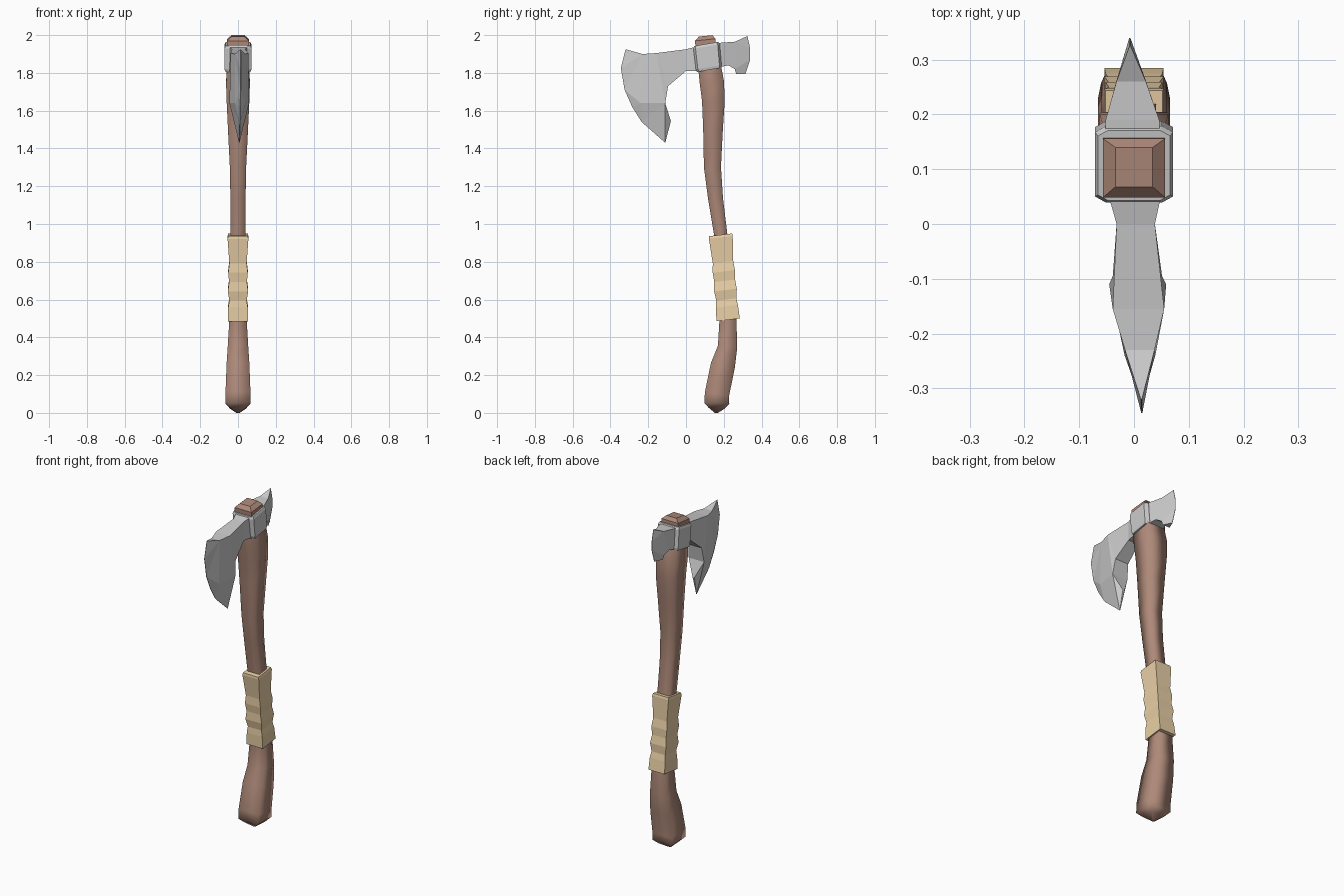
import bpy, bmesh
from mathutils import Vector


def material(name, rgb):
    m = bpy.data.materials.new(name)
    m.diffuse_color = (*rgb, 1)
    return m


def finish(name, bm, mat=None, smooth=False):
    bmesh.ops.remove_doubles(bm, verts=bm.verts, dist=0.0005)
    bmesh.ops.recalc_face_normals(bm, faces=bm.faces)
    me = bpy.data.meshes.new(name)
    bm.to_mesh(me)
    bm.free()
    ob = bpy.data.objects.new(name, me)
    bpy.context.collection.objects.link(ob)
    if mat:
        me.materials.append(mat)
    for p in me.polygons:
        p.use_smooth = smooth
    return ob


def loft(name, rings, outline, mat=None, smooth=False, slope=None):
    """Skin rings (z, y, half depth, half width), each tilted square to the path."""
    bm = bmesh.new()
    loops = []
    for i, (z, y, hy, hx) in enumerate(rings):
        a, b = rings[max(i - 1, 0)], rings[min(i + 1, len(rings) - 1)]
        s = slope if slope is not None else -(b[1] - a[1]) / (b[0] - a[0])
        loops.append([bm.verts.new((u * hx, y + v * hy, z + s * v * hy)) for u, v in outline])
    n = len(outline)
    for a, b in zip(loops, loops[1:]):
        for i in range(n):
            bm.faces.new((a[i], a[(i + 1) % n], b[(i + 1) % n], b[i]))
    bm.faces.new(loops[0][::-1])
    bm.faces.new(loops[-1])
    return finish(name, bm, mat, smooth)


def blade(name, pts, faces):
    """Mirror a side panel of (y, z, half thickness) and close its rim."""
    bm = bmesh.new()
    sides = []
    for s in (1, -1):
        # the head is set very slightly askew on the haft
        sides.append([bm.verts.new((s * max(h, 0.001) + (0.1 - y) * 0.032, y, z)) for y, z, h in pts])
    edges = {(f[i], f[(i + 1) % len(f)]) for f in faces for i in range(len(f))}
    for f in faces:
        bm.faces.new([sides[0][i] for i in f])
        bm.faces.new([sides[1][i] for i in reversed(f)])
    for a, b in edges:
        if (b, a) not in edges:
            bm.faces.new((sides[0][b], sides[0][a], sides[1][a], sides[1][b]))
    return finish(name, bm)


wood = material("wood", (0.42, 0.25, 0.19))
leather = material("leather", (0.82, 0.63, 0.38))
SQUARE = [(-1, -1), (1, -1), (1, 1), (-1, 1)]
CHAMFERED = [(-.72, -1), (.72, -1), (1, -.84), (1, .84), (.72, 1), (-.72, 1), (-1, .84), (-1, -.84)]

# Curved four-sided haft, smooth shaded
loft("handle", [
    (0, .16, .008, .008), (.025, .162, .042, .042), (.05, .163, .066, .066),
    (.10, .164, .064, .066), (.25, .195, .063, .060), (.35, .220, .051, .054),
    (.49, .222, .045, .046), (.72, .205, .040, .042), (.95, .183, .035, .040),
    (1.13, .157, .039, .040), (1.30, .140, .045, .043), (1.50, .143, .052, .053),
    (1.65, .145, .060, .060), (1.75, .137, .064, .063), (1.83, .125, .060, .058),
    (1.95, .105, .050, .050)], SQUARE, wood, True)

# Haft end showing above the eye
loft("handle_top", [(1.94, .104, .054, .057), (1.975, .102, .054, .057),
                    (1.996, .104, .036, .034)], SQUARE, wood, slope=.1)

# Leather grip with uneven bands
bands = [(0, .062, .054), (.16, .058, .052), (.24, .053, .046), (.35, .060, .054),
         (.46, .055, .047), (.57, .059, .052), (.68, .054, .046), (.97, .063, .055),
         (1, .061, .052)]
loft("grip_wrap", [(.4925 + .45 * t, .223 - .04 * t, hy, hx) for t, hy, hx in bands],
     SQUARE, leather, slope=.12)

# Chamfered steel eye around the haft
loft("head_socket", [(1.816, .122, .064, .068), (1.83, .120, .068, .071),
                     (1.94, .109, .070, .071), (1.953, .107, .064, .066)], CHAMFERED, slope=.17)

# Large bearded front blade
blade("front_blade", [
    (.06, 1.94, .05), (.07, 1.81, .05), (0, 1.925, .035), (0, 1.81, .035),
    (-.155, 1.905, .047), (-.095, 1.73, .045), (-.11, 1.64, .052), (-.23, 1.90, .027),
    (-.24, 1.64, .028), (-.08, 1.545, .006), (-.32, 1.925, 0), (-.345, 1.825, 0),
    (-.325, 1.71, 0), (-.285, 1.62, 0), (-.235, 1.54, 0), (-.11, 1.43, 0)],
    [(0, 2, 3, 1), (2, 4, 5, 3), (4, 6, 5), (4, 7, 8, 6), (7, 10, 11), (7, 11, 12),
     (7, 12, 8), (8, 12, 13), (8, 13, 14), (8, 14, 6), (6, 14, 15), (6, 15, 9)])

# Small flared rear blade
blade("rear_blade", [
    (.15, 1.955, .05), (.15, 1.83, .05), (.19, 1.96, .049), (.185, 1.832, .049),
    (.26, 1.965, .027), (.225, 1.84, .038), (.258, 1.82, .028), (.265, 1.795, .024),
    (.325, 1.995, 0), (.34, 1.93, 0), (.34, 1.87, 0), (.315, 1.795, 0)],
    [(0, 1, 3, 2), (2, 3, 5, 4), (4, 5, 6), (4, 9, 8), (4, 6, 10, 9), (6, 7, 11, 10)])
